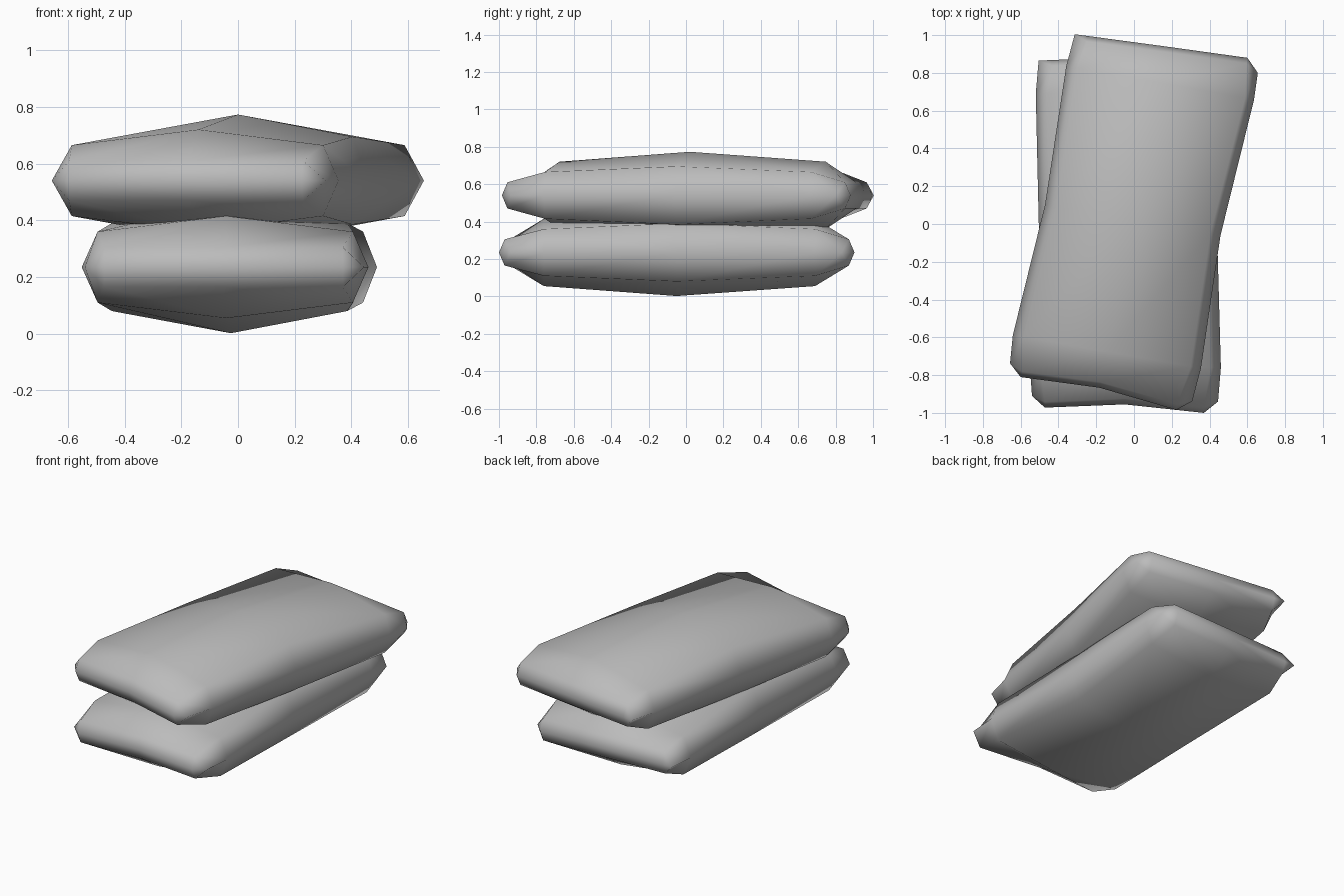
import bpy, bmesh, math

cube = bpy.data.objects.get("Cube")
if cube:
    bpy.data.objects.remove(cube, do_unlink=True)

# Plain cloth colour
cloth = bpy.data.materials.new("grey_cloth")
cloth.use_nodes = True
colour = (0.5, 0.5, 0.5, 1)
cloth.diffuse_color = colour
cloth.node_tree.nodes["Principled BSDF"].inputs["Base Color"].default_value = colour

# Seam outline at the two ends, left to right
front_seam = [(-.515, -.86), (-.447, -.922), (-.025, -.905), (.395, -.95), (.47, -.89)]
back_seam = [(-.48, .915), (-.41, .918), (.005, .935), (.442, .951), (.51, .882)]


def seam_row(seam):
    return [(x, y, 0) for x, y in seam]


def lip_row(seam):
    """Rounded shoulder just inside an end seam; its outer points stay on the seam."""
    row = seam_row(seam)
    for i in (1, 2, 3):
        x, y, z = row[i]
        row[i] = (x, y - math.copysign(.03, y), .07)
    return row


def body_row(y, xs, edge, ridge):
    """Section across the body: seam, shoulder, ridge, shoulder, seam."""
    return [(x, y, z) for x, z in zip(xs, (0, edge, ridge, edge, 0))]


rows = [
    seam_row(front_seam),
    lip_row(front_seam),
    body_row(-.71, (-.526, -.47, -.016, .43, .485), .125, .18),
    body_row(0, (-.478, -.42, 0, .41, .465), .155, .233),
    body_row(.74, (-.495, -.44, .01, .466, .515), .125, .18),
    lip_row(back_seam),
    seam_row(back_seam),
]

# Upper half of the sack as a skinned grid
bm = bmesh.new()
grid = [[bm.verts.new(p) for p in row] for row in rows]
for a, b in zip(grid, grid[1:]):
    for i in range(len(a) - 1):
        bm.faces.new((a[i], a[i + 1], b[i + 1], b[i]))
bmesh.ops.remove_doubles(bm, verts=bm.verts, dist=.0005)
for face in bm.faces:
    face.smooth = True
mesh = bpy.data.meshes.new("sack")
bm.to_mesh(mesh)
bm.free()
mesh.materials.append(cloth)


# Two stacked sacks, the upper one turned
def add_sack(name, location, turn):
    sack = bpy.data.objects.new(name, mesh)
    bpy.context.collection.objects.link(sack)
    sack.location = location
    sack.rotation_euler.z = math.radians(turn)
    mirror = sack.modifiers.new("lower_half", 'MIRROR')
    mirror.use_axis = (False, False, True)
    mirror.merge_threshold = .001


add_sack("lower_sack", (-.025, -.05, .235), 0)
add_sack("upper_sack", (0, .02, .54), -10)
